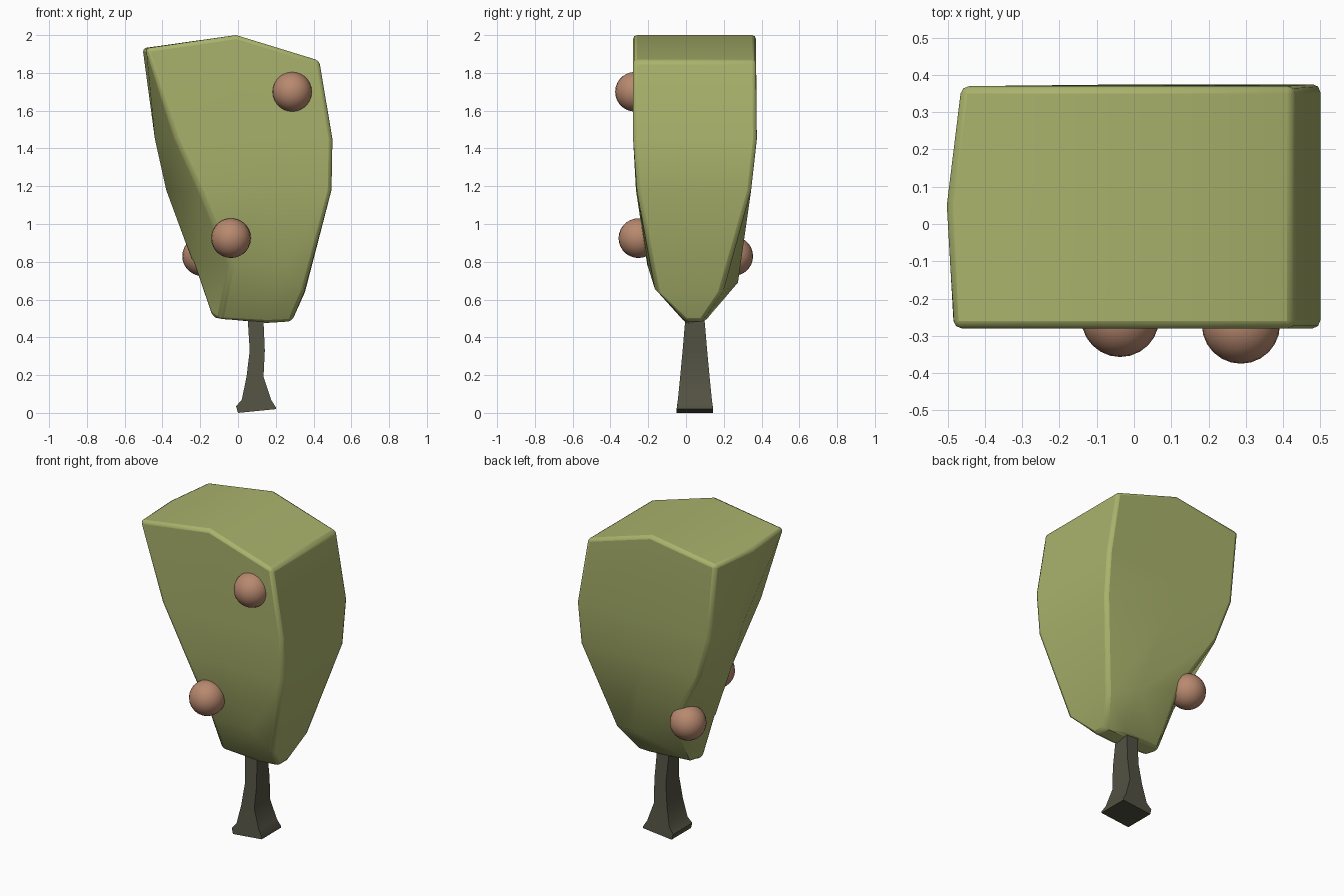
import bpy, bmesh, math

if "Cube" in bpy.data.objects:
    bpy.data.objects.remove(bpy.data.objects["Cube"])


def material(name, rgb):
    m = bpy.data.materials.new(name)
    m.diffuse_color = (*rgb, 1)
    m.use_nodes = True
    m.node_tree.nodes["Principled BSDF"].inputs["Base Color"].default_value = m.diffuse_color
    return m


GREEN = material("leaf_green", (0.40, 0.45, 0.15))
BARK = material("dark_bark", (0.085, 0.083, 0.055))
FRUIT = material("fruit_brown", (0.48, 0.25, 0.16))


def loft(name, rings, top_faces, mat):
    """Skin a stack of rings (bottom to top), closing both ends."""
    bm = bmesh.new()
    rows = [[bm.verts.new(p) for p in ring] for ring in rings]
    n = len(rings[0])
    for low, high in zip(rows, rows[1:]):
        for i in range(n):
            j = (i + 1) % n
            bm.faces.new((low[i], low[j], high[j], high[i]))
    bm.faces.new(rows[0][::-1])
    for f in top_faces:
        bm.faces.new([rows[-1][i] for i in f])
    bmesh.ops.recalc_face_normals(bm, faces=bm.faces)
    mesh = bpy.data.meshes.new(name)
    bm.to_mesh(mesh)
    bm.free()
    ob = bpy.data.objects.new(name, mesh)
    bpy.context.collection.objects.link(ob)
    mesh.materials.append(mat)
    return ob


def smooth(ob, degrees):
    bpy.ops.object.select_all(action='DESELECT')
    ob.select_set(True)
    bpy.context.view_layer.objects.active = ob
    bpy.ops.object.shade_smooth_by_angle(angle=math.radians(degrees))


# Foliage rings: front left, front mid, front right, back right, back mid, back left, left mid
crown_rings = [
    [(-.10, -.01, .49), (.15, -.005, .475), (.285, .0, .485),
     (.285, .085, .485), (.15, .10, .485), (-.09, .085, .49), (-.145, .04, .52)],
    [(-.04, -.205, .78), (.24, -.20, .77), (.35, -.16, .64),
     (.355, .19, .64), (.18, .275, .69), (-.11, .275, .82), (-.24, .06, .80)],
    [(-.20, -.26, 1.17), (.10, -.265, 1.18), (.495, -.26, 1.18),
     (.495, .345, 1.18), (.05, .345, 1.18), (-.33, .34, 1.18), (-.38, .08, 1.18)],
    [(-.335, -.28, 1.46), (.05, -.28, 1.45), (.50, -.28, 1.45),
     (.50, .375, 1.45), (.02, .375, 1.45), (-.42, .37, 1.45), (-.44, .06, 1.45)],
    [(-.49, -.28, 1.93), (-.01, -.28, 2.0), (.43, -.28, 1.865),
     (.43, .37, 1.865), (-.01, .37, 2.0), (-.465, .37, 1.93), (-.505, .05, 1.93)],
]
crown = loft("foliage", crown_rings, [(0, 1, 4, 5, 6), (1, 2, 3, 4)], GREEN)
bevel = crown.modifiers.new("soft_edges", 'BEVEL')
bevel.width = 0.022
bevel.segments = 2
bevel.limit_method = 'ANGLE'
bevel.angle_limit = math.radians(50)
smooth(crown, 40)

# Trunk: square sections as (z left, z right, x left, x right, half depth)
sections = [
    (.005, .02, .00, .20, .097),
    (.035, .03, -.01, .20, .095),
    (.07, .07, .02, .175, .090),
    (.19, .19, .045, .135, .078),
    (.33, .33, .062, .142, .065),
    (.60, .60, .045, .130, .042),
]
yc = 0.047
trunk_rings = [[(xl, yc - d, zl), (xr, yc - d, zr), (xr, yc + d, zr), (xl, yc + d, zl)]
               for zl, zr, xl, xr, d in sections]
for p in (0, 3):
    x, y, z = trunk_rings[0][p]
    trunk_rings[0][p] = (x, y, 0)
trunk = loft("trunk", trunk_rings, [(0, 1, 2, 3)], BARK)
smooth(trunk, 40)

# Fruit
for i, pos in enumerate([(.287, -.27, 1.70), (-.037, -.252, .925), (-.19, .25, .83)]):
    bpy.ops.mesh.primitive_uv_sphere_add(segments=24, ring_count=14, radius=.105, location=pos)
    fruit = bpy.context.object
    fruit.name = f"fruit_{i + 1}"
    fruit.data.materials.append(FRUIT)
    smooth(fruit, 40)
